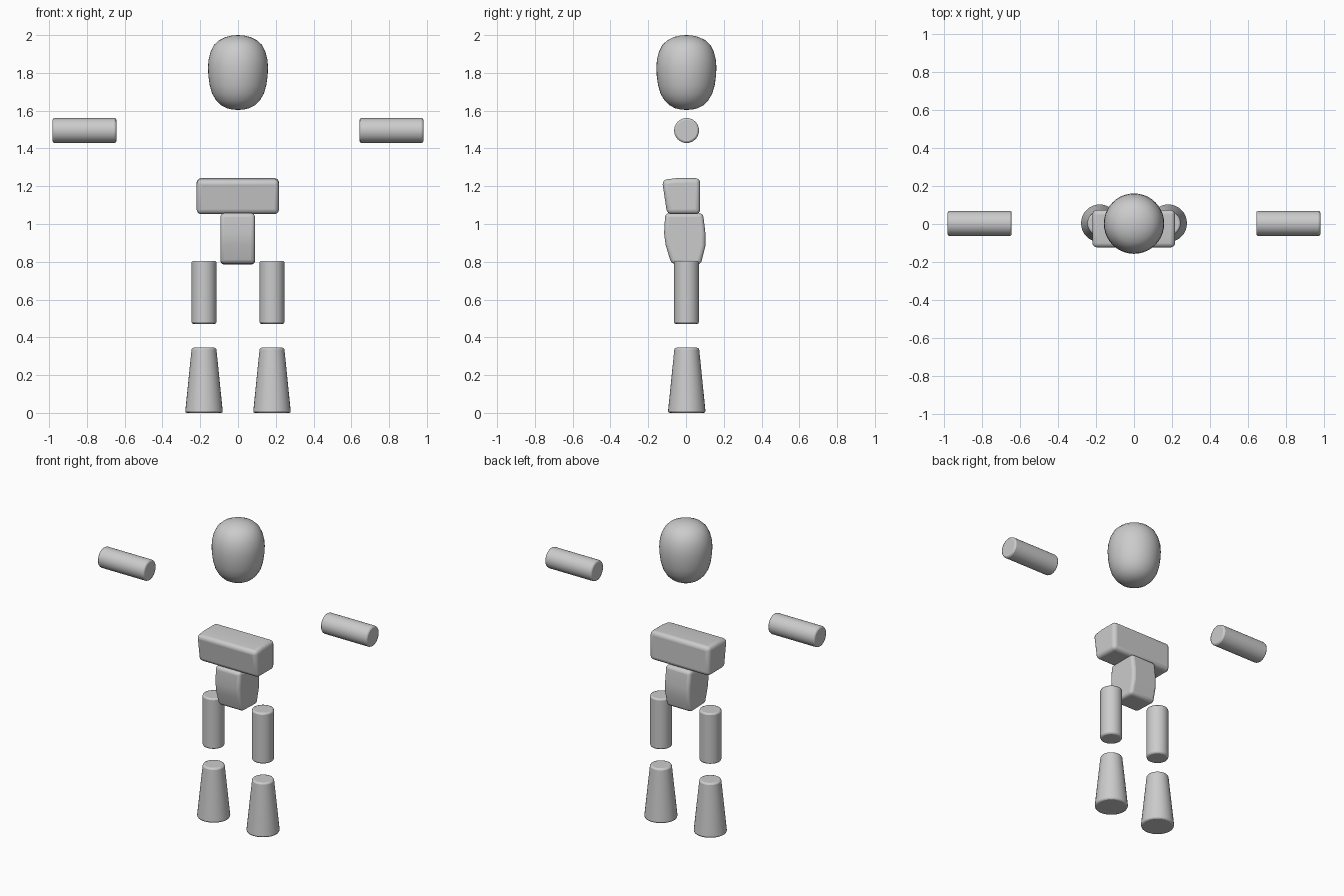
import bpy, bmesh, math
from mathutils import Matrix

if "Cube" in bpy.data.objects:
    bpy.data.objects.remove(bpy.data.objects["Cube"])

grey = bpy.data.materials.new("light grey")
grey.diffuse_color = (0.6, 0.6, 0.6, 1)
grey.use_nodes = True
grey.node_tree.nodes["Principled BSDF"].inputs["Base Color"].default_value = grey.diffuse_color


def finish(bm, name, bevel=0.0, segments=3, angle=50):
    bmesh.ops.recalc_face_normals(bm, faces=bm.faces)
    me = bpy.data.meshes.new(name)
    bm.to_mesh(me)
    bm.free()
    me.materials.append(grey)
    ob = bpy.data.objects.new(name, me)
    bpy.context.collection.objects.link(ob)
    if bevel:
        mod = ob.modifiers.new("rounded edges", 'BEVEL')
        mod.width, mod.segments = bevel, segments
        mod.limit_method, mod.angle_limit = 'ANGLE', math.radians(40)
    bpy.ops.object.select_all(action='DESELECT')
    ob.select_set(True)
    bpy.context.view_layer.objects.active = ob
    bpy.ops.object.shade_smooth_by_angle(angle=math.radians(angle))
    return ob


def limb(name, r_bottom, r_top, length, centre, sideways=False):
    """Straight or tapered cylinder with softened rims."""
    bm = bmesh.new()
    m = Matrix.Translation(centre)
    if sideways:
        m = m @ Matrix.Rotation(math.pi / 2, 4, 'Y')
    bmesh.ops.create_cone(bm, cap_ends=True, segments=32, radius1=r_bottom,
                          radius2=r_top, depth=length, matrix=m)
    return finish(bm, name, 0.01, 2)


def slab(name, outline, x0, x1, bevel):
    """Side outline (y, z) extruded across x."""
    bm = bmesh.new()
    face = bm.faces.new([bm.verts.new((x0, y, z)) for y, z in outline])
    out = bmesh.ops.extrude_face_region(bm, geom=[face])
    for v in out['geom']:
        if isinstance(v, bmesh.types.BMVert):
            v.co.x = x1
    return finish(bm, name, bevel, 4)


# Head: egg-shaped lathe
profile = [(0, 1.604), (0.03, 1.606), (0.06, 1.613), (0.09, 1.629), (0.115, 1.653),
           (0.137, 1.69), (0.15, 1.735), (0.157, 1.785), (0.159, 1.83), (0.156, 1.87),
           (0.146, 1.91), (0.127, 1.948), (0.1, 1.973), (0.065, 1.99), (0.03, 1.998), (0, 2.0)]
bm = bmesh.new()
vs = [bm.verts.new((r, 0, z)) for r, z in profile]
es = [bm.edges.new(p) for p in zip(vs, vs[1:])]
bmesh.ops.spin(bm, geom=vs + es, cent=(0, 0, 0), axis=(0, 0, 1),
               angle=2 * math.pi, steps=40)
bmesh.ops.remove_doubles(bm, verts=bm.verts, dist=0.0005)
bmesh.ops.translate(bm, verts=bm.verts, vec=(0, 0.002, 0))
finish(bm, "head", angle=80)

# Chest and waist blocks
slab("chest", [(-0.1, 1.052), (0.075, 1.052), (0.075, 1.243), (-0.05, 1.243),
               (-0.127, 1.233)], -0.219, 0.217, 0.025)
slab("waist", [(-0.078, 0.79), (0.078, 0.785), (0.102, 0.88), (0.103, 0.95),
               (0.09, 1.057), (-0.11, 1.057), (-0.116, 0.95), (-0.108, 0.89)],
     -0.093, 0.09, 0.02)

# Arms and legs on both sides
for side, s in (("left", 1), ("right", -1)):
    limb(side + "_arm", 0.066, 0.066, 0.338, (s * 0.813, 0.003, 1.495), True)
    limb(side + "_thigh", 0.066, 0.066, 0.334, (s * 0.18, 0.003, 0.638))
    limb(side + "_shin", 0.1, 0.065, 0.345, (s * 0.18, 0.004, 0.1725))
